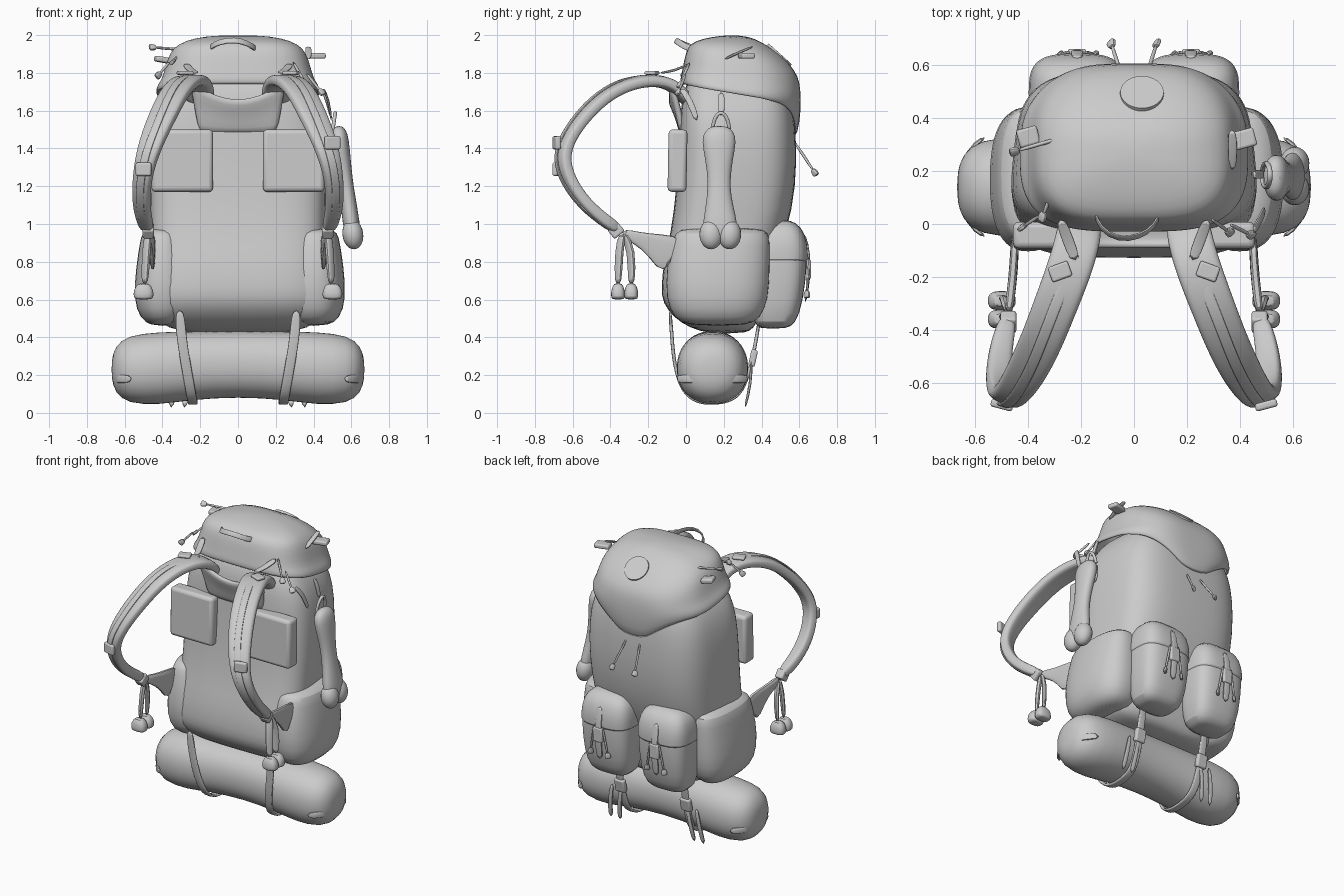
import bpy, bmesh, math
from mathutils import Vector, Matrix, Euler

if "Cube" in bpy.data.objects:
    bpy.data.objects.remove(bpy.data.objects["Cube"])

grey = bpy.data.materials.new("warm_grey_canvas")
grey.diffuse_color = (0.6, 0.6, 0.6, 1)
grey.use_nodes = True
grey.node_tree.nodes["Principled BSDF"].inputs["Base Color"].default_value = grey.diffuse_color


def finish(name, bm, subsurf=0, angle=50, mods=()):
    bmesh.ops.recalc_face_normals(bm, faces=bm.faces)
    me = bpy.data.meshes.new(name)
    bm.to_mesh(me)
    bm.free()
    ob = bpy.data.objects.new(name, me)
    bpy.context.collection.objects.link(ob)
    me.materials.append(grey)
    for kind, props in mods:
        m = ob.modifiers.new(kind.title(), kind)
        for k, v in props.items():
            setattr(m, k, v)
    if subsurf:
        m = ob.modifiers.new("Smooth", 'SUBSURF')
        m.levels = m.render_levels = subsurf
    bpy.ops.object.select_all(action='DESELECT')
    ob.select_set(True)
    bpy.context.view_layer.objects.active = ob
    bpy.ops.object.shade_smooth_by_angle(angle=math.radians(angle))
    return ob


def outline(n, power):
    """Unit rounded-rectangle outline."""
    out = []
    for i in range(n):
        a = 2 * math.pi * (i + .5) / n
        c, s = math.cos(a), math.sin(a)
        out.append((math.copysign(abs(c) ** (2 / power), c), math.copysign(abs(s) ** (2 / power), s)))
    return out


def skin(bm, rings, cap_first=True, cap_last=True):
    vs = [[bm.verts.new(p) for p in r] for r in rings]
    n = len(vs[0])
    for a, b in zip(vs, vs[1:]):
        for i in range(n):
            bm.faces.new((a[i], a[(i + 1) % n], b[(i + 1) % n], b[i]))
    if cap_first:
        bm.faces.new(vs[0])
    if cap_last:
        bm.faces.new(vs[-1])


def loft(name, rings, power=3.0, n=24, mat=Matrix(), subsurf=1, taper=0):
    """Rings are (height, centre x, centre y, half x, half y); taper narrows the rear."""
    bm = bmesh.new()
    skin(bm, [[mat @ Vector((cx + hx * u * (1 - taper * (v + 1) / 2), cy + hy * v, z))
               for u, v in outline(n, power)] for z, cx, cy, hx, hy in rings])
    return finish(name, bm, subsurf)


def sweep(name, pts, width, thick, side=(1, 0, 0), subsurf=1, power=4.0):
    """Strap or cord along points; width may be one value or one per point."""
    P = [Vector(p) for p in pts]
    W = width if isinstance(width, (list, tuple)) else [width] * len(P)
    S = side if isinstance(side[0], (list, tuple)) else [side] * len(P)
    bm, rings = bmesh.new(), []
    for i, p in enumerate(P):
        t = (P[min(i + 1, len(P) - 1)] - P[max(i - 1, 0)]).normalized()
        s = Vector(S[i])
        s = (s - t * s.dot(t)).normalized()
        nrm = t.cross(s)
        rings.append([p + s * u * W[i] / 2 + nrm * v * thick / 2 for u, v in outline(8, power)])
    skin(bm, rings)
    return finish(name, bm, subsurf)


def box(name, loc, size, rot=(0, 0, 0), bevel=0.01):
    bm = bmesh.new()
    bmesh.ops.create_cube(bm, size=1)
    mat = Matrix.Translation(loc) @ Euler([math.radians(r) for r in rot]).to_matrix().to_4x4()
    bm.transform(mat @ Matrix.Diagonal((*size, 1)))
    return finish(name, bm, mods=[('BEVEL', dict(width=bevel, segments=3))])


def toggle(name, a, b, r=0.014):
    """Cord with a chunky end tab."""
    a, b = Vector(a), Vector(b)
    d = (b - a).normalized()
    side = d.orthogonal()
    sweep(name + "_cord", [a, a.lerp(b, .5), b], r, r, side)
    sweep(name + "_end", [b - d * .02, b, b + d * .025], [.025, .04, .045], .022, side)


# main sack
loft("main_sack", [
    (z, 0, (y0 + y1) / 2, hx, (y1 - y0) / 2) for z, y0, y1, hx in [
        (.42, .12, .32, .26), (.45, .02, .36, .40), (.50, -.06, .385, .46), (.58, -.125, .40, .49),
        (.66, -.132, .42, .49), (.80, -.12, .46, .485), (.95, -.08, .535, .485), (1.2, -.05, .585, .495),
        (1.45, -.035, .585, .49), (1.60, -.03, .57, .46), (1.70, -.015, .54, .40), (1.78, .02, .48, .32),
        (1.84, .1, .4, .2)]],
    power=3.6, n=32, taper=.14)

# top lid sloping to the rear, with a pointed flap
bm, rings = bmesh.new(), []
for k, (zf, zr, y0, y1, hx) in enumerate([
        (0, 0, -.03, .59, .44), (0, 0, -.03, .61, .43), (1.80, 1.71, -.022, .607, .405),
        (1.88, 1.78, -.008, .595, .385), (1.94, 1.84, .01, .555, .365), (1.97, 1.90, .05, .495, .33),
        (1.99, 1.96, .13, .41, .25), (2.0, 1.998, .22, .32, .12)]):
    ring = []
    for u, v in outline(48, 3.6):
        x = hx * u * (1 - (.22 if v > 0 else .06) * v * v)
        edge = 1.66 - .25 * max(0, 1 - abs(u)) if v > .5 else 1.74 - .08 * (v + 1) / 1.5
        h = zf + (zr - zf) * (v + 1) / 2
        if k < 2:
            h = edge if k == 0 else edge * .45 + (1.80 - .045 * (v + 1)) * .55
        ring.append((x, (y0 + y1) / 2 + (y1 - y0) / 2 * v, h))
    rings.append(ring)
skin(bm, rings, cap_first=False)
lid = finish("top_lid", bm, 1, mods=[('SOLIDIFY', dict(thickness=.02, offset=-1))])

# round patch resting on the lid
bpy.context.view_layer.update()
lid_eval = lid.evaluated_get(bpy.context.evaluated_depsgraph_get())
hit, spot, normal, _ = lid_eval.ray_cast(Vector((.03, .495, 3)), Vector((0, 0, -1)))
bm = bmesh.new()
bmesh.ops.create_cone(bm, cap_ends=True, segments=40, radius1=.085, radius2=.082, depth=.03)
bm.transform(Matrix.Translation(spot - normal * .009) @ normal.to_track_quat('Z', 'Y').to_matrix().to_4x4())
finish("lid_patch", bm, angle=30)

# carry handle
sweep("carry_handle", [(-.15, .05, 1.93), (-.13, -.02, 1.95), (-.06, -.06, 1.975), (.02, -.05, 1.97),
                       (.08, -.01, 1.94), (.10, .05, 1.92)], .035, .012, (0, .6, 1))

# shoulder yoke between the straps
bm, grid = bmesh.new(), []
for i in range(9):
    x = -.26 + .065 * i
    top = 1.66 + .11 * (x / .26) ** 2
    grid.append([bm.verts.new((x * (.8 + .2 * t), -.02 - .065 * t ** 1.5, 1.48 + (top - 1.48) * t))
                 for t in (0, .35, .7, 1)])
for a, b in zip(grid, grid[1:]):
    for j in range(3):
        bm.faces.new((a[j], b[j], b[j + 1], a[j + 1]))
finish("shoulder_yoke", bm, 1, mods=[('SOLIDIFY', dict(thickness=.035, offset=0))])

for s, tag in ((-1, "left"), (1, "right")):
    def m(*pts):
        return [(s * p[0],) + tuple(p[1:]) for p in pts]

    # back pad
    box("back_pad_" + tag, (s * .295, -.045, 1.335), (.325, .10, .33), (-1, 0, 0), .022)

    # shoulder strap
    sweep("shoulder_strap_" + tag,
          m((.20, .02, 1.63), (.21, -.05, 1.73), (.24, -.16, 1.765), (.29, -.29, 1.75), (.34, -.42, 1.69),
            (.39, -.53, 1.59), (.44, -.615, 1.48), (.48, -.66, 1.37), (.505, -.64, 1.26), (.515, -.56, 1.13),
            (.50, -.45, 1.03), (.475, -.35, .965)),
          [.17, .18, .18, .175, .17, .165, .15, .13, .11, .10, .09, .07], .07,
          m(*[(1, .3, -.05)] * 5, *[(1, .5, .1)] * 4, *[(1, .4, 0)] * 3), 2)
    sweep("strap_webbing_" + tag,
          m((.21, -.10, 1.78), (.29, -.29, 1.787), (.345, -.435, 1.725), (.395, -.56, 1.615), (.45, -.655, 1.48),
            (.49, -.697, 1.37), (.515, -.675, 1.25), (.525, -.585, 1.11), (.505, -.46, 1.0), (.475, -.35, .95)),
          .045, .012, (s, .3, 0), 2)
    box("strap_slider_" + tag, (s * .28, -.18, 1.80), (.08, .06, .02), (0, 0, -20 * s), .008)
    box("upper_buckle_" + tag, (s * .50, -.685, 1.43 if s > 0 else 1.29), (.085, .03, .07), (0, 0, 15 * s))
    box("lower_buckle_" + tag, (s * .475, -.37, .965), (.06, .07, .06), (40, 0, 0))

    # load lifter and side wing
    sweep("load_lifter_" + tag, m((.22, -.14, 1.80), (.25, -.06, 1.81), (.28, .02, 1.85)), .045, .014)
    sweep("strap_anchor_" + tag, m((.475, -.34, .955), (.465, -.26, .925), (.455, -.17, .89), (.45, -.05, .82)),
          [.05, .07, .13, .28], .035, (0, .2, 1))

    # hanging strap ends
    for k, y in enumerate((-.355, -.285)):
        sweep(f"hanging_strap_{tag}_{k}", m((.475, -.335, .95), (.485, y, .87), (.495, y - .005, .66)),
              .05, .03, (.7 * s, .7, 0))
        loft(f"hanging_knob_{tag}_{k}", [(z, s * .50, y - .005, hx, hy) for z, hx, hy in
             ((.60, .04, .03), (.61, .055, .038), (.65, .055, .038), (.69, .03, .022))], 3, 12)

    # side pocket
    grow = .02 if s > 0 else 0
    loft("side_pocket_" + tag, [(z, s * .40, cy, hx + grow, hy) for z, cy, hx, hy in
         ((.46, .17, .06, .16), (.50, .165, .12, .23), (.60, .165, .155, .275), (.78, .17, .14, .275),
          (.90, .185, .12, .26), (.955, .19, .11, .25), (.98, .19, .06, .2))], 2.5)

    # rear pocket with flap, fastening strap and cords
    px = s * .215
    loft("rear_pocket_" + tag, [(z, px, cy, hx, hy) for z, cy, hx, hy in
         ((.445, .46, .10, .07), (.47, .47, .15, .11), (.58, .485, .175, .135), (.80, .495, .185, .15),
          (.92, .50, .175, .135), (.99, .50, .15, .10), (1.01, .50, .08, .04))], 3.2)
    loft("rear_pocket_flap_" + tag, [(z, px, cy, hx, hy) for z, cy, hx, hy in
         ((.79, .49, .17, .14), (.80, .495, .188, .154), (.90, .50, .183, .145),
          (.985, .50, .16, .115), (1.025, .49, .09, .06))], 3.2)
    sweep("pocket_strap_" + tag, [(px, .625, .95), (px, .655, .84), (px, .65, .70), (px, .63, .58)], .05, .016)
    box("pocket_buckle_" + tag, (px, .65, .76), (.07, .025, .10))
    for d in (-1, 1):
        toggle(f"pocket_toggle_{tag}_{d}", (px + d * .03, .65, .83), (px + d * .065, .64, .63))

    # straps holding the bedroll
    sweep("bedroll_strap_" + tag,
          m((.31, -.085, .55), (.30, -.075, .40), (.275, -.062, .25), (.25, -.02, .11), (.24, .06, .055),
            (.24, .14, .05), (.24, .23, .06), (.245, .30, .11), (.25, .345, .25), (.25, .37, .38),
            (.25, .39, .50)), .055, .02, (1, 0, 0), 2)
    box("bedroll_buckle_" + tag, (s * .25, .355, .29), (.075, .035, .09), (-12, 0, 0))
    for d in (0, .07):
        sweep(f"bedroll_tail_{tag}_{d}", m((.25 + d, .345, .28), (.27 + d, .345, .16), (.285 + d, .31, .02)),
              [.03, .028, .04], .016)

    # ridge of the rolled mat at each end
    sweep("bedroll_ridge_" + tag, m((.56, -.05, .18), (.635, .0, .18), (.665, .14, .18), (.635, .28, .18),
                                    (.56, .33, .18)), .045, .02, (0, 0, 1))

    # rear cords below the lid point
    toggle("rear_toggle_" + tag, (s * .05, .57, 1.44), (s * .085, .68, 1.275))

# bedroll
lie = Matrix.Rotation(math.radians(90), 4, 'Y')
loft("bedroll", [(x, -zc, .14, r, r) for x, zc, r in
     ((-.67, .23, .05), (-.65, .23, .125), (-.585, .23, .182), (-.42, .235, .195), (-.25, .25, .182),
      (0, .26, .176), (.25, .25, .182), (.42, .235, .195), (.585, .23, .182), (.65, .23, .125), (.67, .23, .05))],
     2.2, 24, lie)

# bone hanging on the right side
tilt = Matrix.Translation((.53, .175, 1.5)) @ Matrix.Rotation(math.radians(-8), 4, 'Y')
loft("bone_shaft", [(z, 0, cy, hx, hy) for z, cy, hx, hy in
     ((-.59, .01, .035, .07), (-.54, .005, .045, .098), (-.46, .005, .045, .085), (-.36, 0, .042, .065),
      (-.27, 0, .04, .06), (-.17, 0, .045, .072), (-.06, 0, .05, .095), (-.01, 0, .045, .08),
      (.02, 0, .02, .04))], 2.2, 16, tilt)
for k, y in enumerate((-.042, .055)):
    bm = bmesh.new()
    bmesh.ops.create_uvsphere(bm, u_segments=20, v_segments=12, radius=1)
    bm.transform(tilt @ Matrix.Translation((0, y, -.56)) @ Matrix.Diagonal((.055, .062, .08, 1)))
    finish(f"bone_end_{k}", bm)

# clip ring above the bone
loop = [(.50 + .015 * math.sin(a), .185 + .045 * math.cos(a), 1.49 + .10 * math.sin(a))
        for a in [2 * math.pi * i / 16 for i in range(17)]]
sweep("clip_ring", loop, .022, .022, (1, 0, 0), 1, 2)
sweep("clip_loop", [(.49, .185, 1.57), (.475, .19, 1.64), (.45, .185, 1.70)], .035, .016, (0, 1, 0))

# cords and tabs around the lid
toggle("lid_toggle_a", (-.26, .33, 1.92), (-.45, .275, 1.935))
toggle("lid_toggle_b", (-.29, .17, 1.92), (-.345, .03, 1.86))
toggle("lid_toggle_c", (-.36, .03, 1.86), (-.42, -.01, 1.79))
toggle("lid_toggle_d", (.29, .02, 1.86), (.36, -.03, 1.74))
toggle("lid_toggle_e", (.36, .0, 1.80), (.44, -.04, 1.70))
box("lid_tab_left", (-.40, .33, 1.87), (.08, .07, .03), (0, 10, 15))
box("lid_tab_right", (.41, .32, 1.89), (.10, .07, .03), (0, 0, 15))
sweep("lid_side_strap", [(.37, .20, 1.87), (.375, .28, 1.91), (.37, .36, 1.94)], .035, .015, (1, 0, 0))
sweep("side_strap_right", [(.45, -.03, 1.72), (.48, .02, 1.66), (.495, .06, 1.54)], .035, .014, (0, 1, 0))
